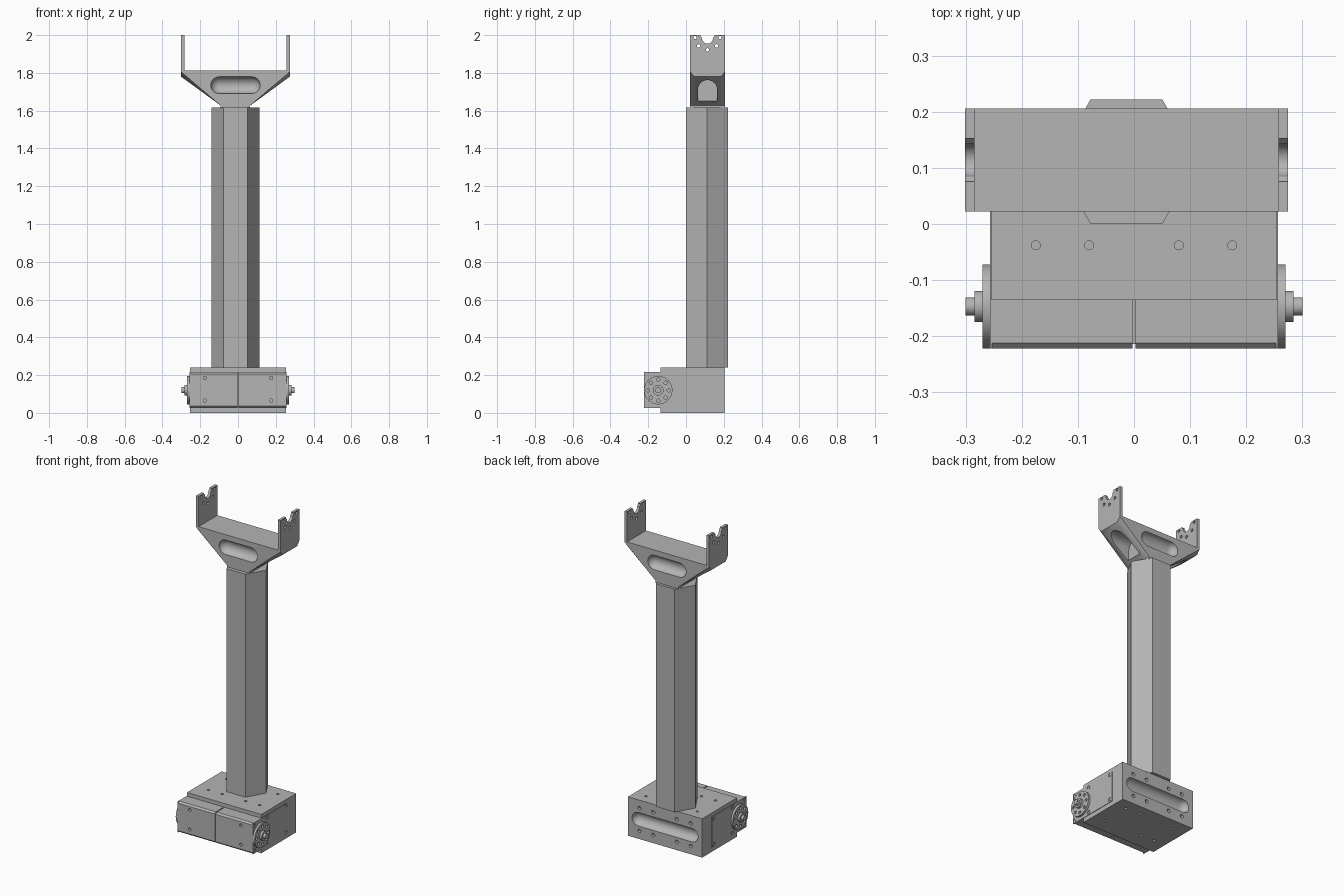
import bpy, bmesh, math
from mathutils import Matrix, Vector

if "Cube" in bpy.data.objects:
    bpy.data.objects.remove(bpy.data.objects["Cube"], do_unlink=True)

metal = bpy.data.materials.new("plain grey")
GREY = (0.46, 0.46, 0.46, 1)
metal.diffuse_color = GREY
metal.use_nodes = True
metal.node_tree.nodes["Principled BSDF"].inputs["Base Color"].default_value = GREY

AXES = {"x": Matrix.Rotation(math.pi / 2, 4, "Y"),
        "y": Matrix.Rotation(math.pi / 2, 4, "X"),
        "z": Matrix.Identity(4)}


def add_box(bm, lo, hi):
    lo, hi = Vector(lo), Vector(hi)
    mat = Matrix.Translation((lo + hi) / 2) @ Matrix.Diagonal((*(hi - lo), 1))
    return bmesh.ops.create_cube(bm, size=1, matrix=mat)["verts"]


def add_cyl(bm, centre, radius, depth, axis, sides=24):
    mat = Matrix.Translation(centre) @ AXES[axis]
    return bmesh.ops.create_cone(bm, cap_ends=True, segments=sides, radius1=radius,
                                 radius2=radius, depth=depth, matrix=mat)["verts"]


def add_prism(bm, points, offset):
    face = bm.faces.new([bm.verts.new(p) for p in points])
    res = bmesh.ops.extrude_face_region(bm, geom=[face])
    moved = [v for v in res["geom"] if isinstance(v, bmesh.types.BMVert)]
    bmesh.ops.translate(bm, verts=moved, vec=offset)


def add_capsule(bm, centre, half_length, radius):
    """Round-ended bar along x, used to scoop out long grooves."""
    verts = bmesh.ops.create_uvsphere(bm, u_segments=32, v_segments=16, radius=radius,
                                      matrix=AXES["x"])["verts"]
    # pull the two hemispheres apart; the middle ring is split evenly
    ring = [e for e in {e for v in verts for e in v.link_edges}
            if all(abs(v.co.x) < 1e-5 for v in e.verts)]
    cut = bmesh.ops.split_edges(bm, edges=ring)
    new = set(verts) | set(v for e in cut["edges"] for v in e.verts)
    for v in new:
        mid = sum((f.calc_center_median().x for f in v.link_faces))
        v.co.x += math.copysign(half_length - radius, mid)
    loops = [e for e in {e for v in new for e in v.link_edges} if e.is_boundary]
    bmesh.ops.bridge_loops(bm, edges=loops)
    bmesh.ops.translate(bm, verts=list(new), vec=centre)


def make(name, bm, cutters=None):
    """Turn a bmesh into an object, carving it with the cutter bmesh if given."""
    objs = []
    for label, b in ((name, bm), (name + "_cutter", cutters)):
        if b is None:
            continue
        bmesh.ops.recalc_face_normals(b, faces=b.faces[:])
        mesh = bpy.data.meshes.new(label)
        b.to_mesh(mesh)
        b.free()
        mesh.materials.append(metal)
        ob = bpy.data.objects.new(label, mesh)
        bpy.context.scene.collection.objects.link(ob)
        objs.append(ob)
    ob = objs[0]
    if cutters is not None:
        tool = objs[1]
        tool.hide_render = True
        mod = ob.modifiers.new("carve", "BOOLEAN")
        mod.operation, mod.solver, mod.object = "DIFFERENCE", "EXACT", tool
        graph = bpy.context.evaluated_depsgraph_get()
        carved = bpy.data.meshes.new_from_object(ob.evaluated_get(graph))
        ob.modifiers.clear()
        ob.data = carved
        bpy.data.objects.remove(tool, do_unlink=True)
    bpy.ops.object.select_all(action="DESELECT")
    ob.select_set(True)
    bpy.context.view_layer.objects.active = ob
    bpy.ops.object.shade_smooth_by_angle(angle=math.radians(30))
    return ob


CX, CY = -0.0135, 0.113      # column axis
W = 0.254                    # half width of the base
AXLE = (-0.147, 0.12)        # y, z of the output shafts

# base housing with rear groove and screw holes
bm, cut = bmesh.new(), bmesh.new()
add_box(bm, (-W, -0.135, 0), (W, 0.205, 0.24))
add_capsule(cut, (0, 0.207, 0.12), 0.225, 0.042)
for x in (-0.175, -0.08, 0.08, 0.175):
    for y in (-0.038, 0.14):
        for z in (0, 0.24):
            add_cyl(cut, (x, y, z), 0.008, 0.04, "z", 16)
    for z in (0.05, 0.19):
        add_cyl(cut, (x, 0.205, z), 0.011, 0.04, "y", 16)
make("base_housing", bm, cut)

# two motor blocks at the front, with chamfered front edges
for side, name in ((-1, "right"), (1, "left")):
    bm, cut = bmesh.new(), bmesh.new()
    xs = sorted((side * 0.003, side * W))
    add_box(bm, (xs[0], -0.222, 0.027), (xs[1], -0.13, 0.217))
    edges = [e for e in bm.edges if all(v.co.y < -0.2 for v in e.verts)
             and abs(e.verts[0].co.x - e.verts[1].co.x) > 0.1]
    bmesh.ops.bevel(bm, geom=edges, offset=0.01, segments=1, affect="EDGES")
    for z in (0.065, 0.185):
        add_cyl(cut, (side * 0.175, -0.222, z), 0.009, 0.04, "y", 16)
    make(name + "_motor_block", bm, cut)

    # side cover plate with corner screw recesses
    bm, cut = bmesh.new(), bmesh.new()
    xs = sorted((side * (W - 0.001), side * (W + 0.003)))
    add_box(bm, (xs[0], -0.222, 0.027), (xs[1], 0.115, 0.217))
    screws = [(y, z) for y in (-0.208, -0.085, 0.098) for z in (0.043, 0.201)]
    for y, z in screws:
        add_cyl(cut, (side * W, y, z), 0.013, 0.03, "x", 16)
    make(name + "_side_plate", bm, cut)
    bm = bmesh.new()
    for y, z in screws:
        add_cyl(bm, (side * W, y, z), 0.008, 0.004, "x", 16)
    make(name + "_plate_screws", bm)

    # output disc with a ring of holes, hub and shaft
    bm, cut = bmesh.new(), bmesh.new()
    add_cyl(bm, (side * 0.26, *AXLE), 0.075, 0.02, "x", 48)
    for i in range(8):
        a = i * math.tau / 8
        add_cyl(cut, (side * 0.27, AXLE[0] + 0.055 * math.cos(a),
                      AXLE[1] + 0.055 * math.sin(a)), 0.009, 0.02, "x", 16)
    make(name + "_output_disc", bm, cut)
    for part, radius, end in (("hub", 0.028, 0.284), ("shaft", 0.016, 0.3)):
        bm = bmesh.new()
        add_cyl(bm, (side * (0.26 + end) / 2, *AXLE), radius, end - 0.26, "x", 32)
        make(name + "_" + part, bm)

# seam between the motor blocks
bm = bmesh.new()
add_box(bm, (-0.004, -0.214, 0.035), (0.004, -0.13, 0.209))
make("block_seam", bm)

# hexagonal column
bm = bmesh.new()
ring = [(CX + 0.128 * math.cos(i * math.pi / 3), CY - 0.002 + 0.128 * math.sin(i * math.pi / 3),
         0.24) for i in range(6)]
add_prism(bm, ring, (0, 0, 1.377))
make("hexagonal_column", bm)

# forked bracket: one mirrored profile, extruded front to back
half = [(0.288, 2.0), (0.288, 1.78), (0.078, 1.627), (0.078, 1.612)]
inner = [(0.271, 1.813), (0.271, 2.0)]
right = inner[::-1] + half
right = inner + half
outline = right + [(-x, z) for x, z in reversed(right)]
bm, cut = bmesh.new(), bmesh.new()
Y0, Y1 = 0.022, 0.206
add_prism(bm, [(CX + x, Y0, z) for x, z in outline], (0, Y1 - Y0, 0))
slopes = [e for e in bm.edges if abs(e.verts[0].co.y - e.verts[1].co.y) < 1e-4
          and abs(e.verts[0].co.x - e.verts[1].co.x) > 0.1
          and abs(e.verts[0].co.z - e.verts[1].co.z) > 0.1]
bmesh.ops.bevel(bm, geom=slopes, offset=0.021, segments=1, affect="EDGES")
# long scoops on the front and back
for y in (Y0 - 0.004, Y1 + 0.004):
    add_capsule(cut, (CX, y, 1.735), 0.131, 0.045)
for side in (-1, 1):
    # arched pocket in each slope
    arch = [(0.063, 1.65), (0.165, 1.65)] + [
        (0.114 + 0.051 * math.cos(i * math.pi / 12), 1.711 + 0.051 * math.sin(i * math.pi / 12))
        for i in range(13)]
    add_prism(cut, [(CX + side * 0.105, y, z) for y, z in arch], (side * 0.25, 0, 0))
    # open cradle and screw holes in each fork plate
    cradle = [(0.152, 2.02), (0.152, 1.995), (0.143, 1.985)] + [
        (0.114 + 0.029 * math.cos(a), 1.984 + 0.029 * math.sin(a))
        for a in (-i * math.pi / 12 for i in range(1, 12))] + [
        (0.085, 1.985), (0.076, 1.995), (0.076, 2.02)]
    add_prism(cut, [(CX + side * 0.25, y, z) for y, z in cradle], (side * 0.06, 0, 0))
    for y, z in ((0.048, 1.987), (0.18, 1.987), (0.067, 1.943), (0.114, 1.922), (0.161, 1.943)):
        add_cyl(cut, (CX + side * 0.28, y, z), 0.009, 0.06, "x", 16)
make("forked_bracket", bm, cut)
